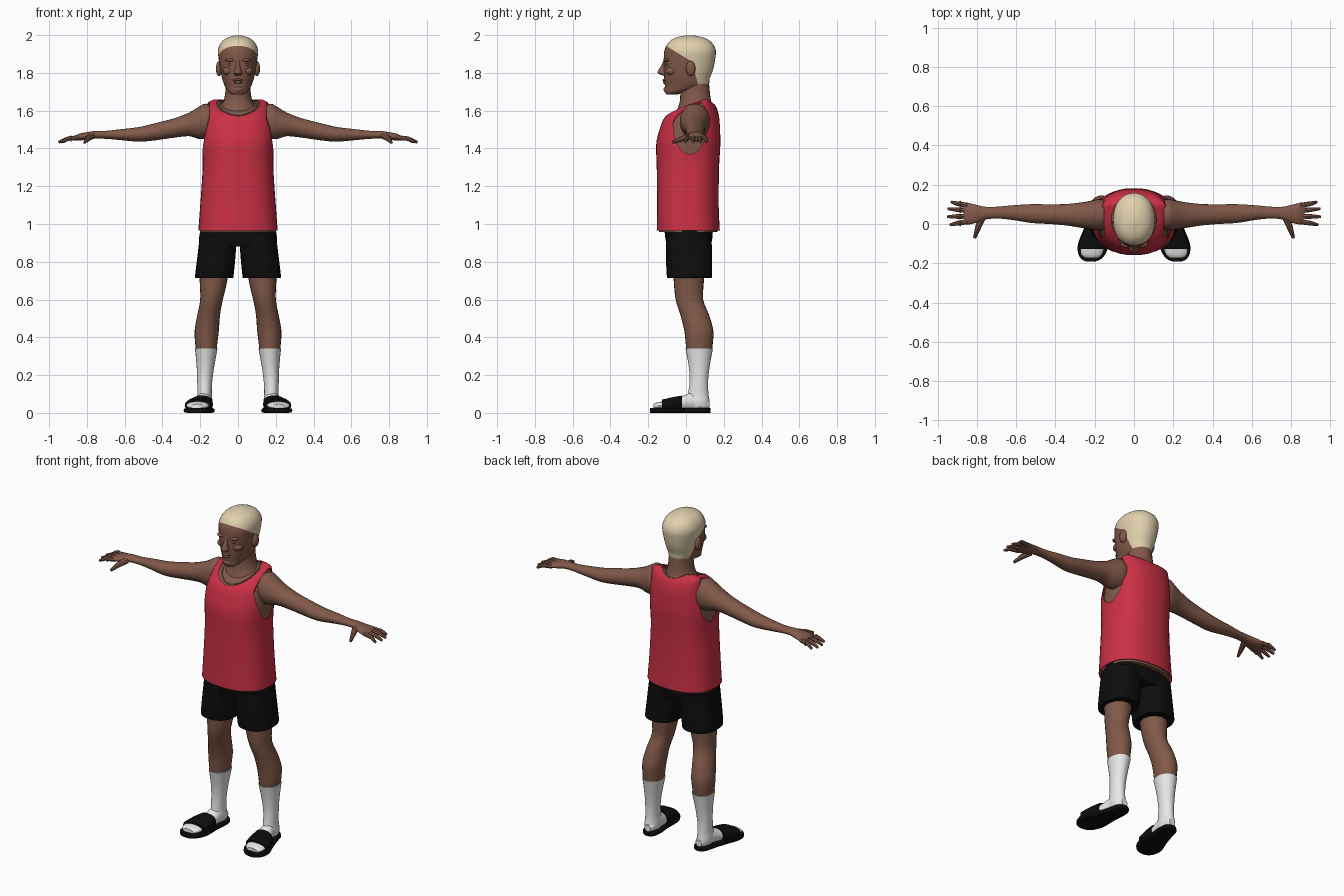
import bpy, bmesh, math
from mathutils import Vector
from mathutils.bvhtree import BVHTree

cube = bpy.data.objects.get("Cube")
if cube:
    bpy.data.objects.remove(cube)


def material(name, r, g, b):
    m = bpy.data.materials.new(name)
    m.use_nodes = True
    m.diffuse_color = (r, g, b, 1)
    node = next(n for n in m.node_tree.nodes if n.type == 'BSDF_PRINCIPLED')
    node.inputs["Base Color"].default_value = (r, g, b, 1)
    node.inputs["Roughness"].default_value = 0.8
    return m


skin = material("brown skin", 0.22, 0.1, 0.067)
red = material("red fabric", 0.6, 0.03, 0.06)
blond = material("blond hair", 0.75, 0.63, 0.42)
black = material("black fabric", 0.004, 0.004, 0.004)
white = material("white cotton", 0.85, 0.85, 0.85)
metal = material("dull metal", 0.2, 0.17, 0.13)
parts = []


def finish(name, bm, mat):
    bmesh.ops.recalc_face_normals(bm, faces=bm.faces)
    mesh = bpy.data.meshes.new(name)
    bm.to_mesh(mesh)
    bm.free()
    mesh.materials.append(mat)
    obj = bpy.data.objects.new(name, mesh)
    bpy.context.collection.objects.link(obj)
    parts.append(obj)
    return obj


def smooth_rings(rings, steps):
    """Catmull-Rom interpolation between the section rings."""
    out = []
    last = len(rings) - 1
    for i in range(last):
        p = [rings[min(max(i + k, 0), last)] for k in (-1, 0, 1, 2)]
        for s in range(steps):
            t = s / steps
            out.append([b + t / 2 * (c - a + t * (2*a - 5*b + 4*c - d + t * (3*b - a - 3*c + d)))
                        for a, b, c, d in zip(*p)])
    return out + [rings[-1]]


def loft(name, mat, axis, rings, side=1, power=2.0, steps=3, n=24, caps=(True, True)):
    """Skin over rings (position, centre 1, centre 2, radius 1, radius 2)."""
    bm = bmesh.new()
    loops = []
    for a, c1, c2, r1, r2 in smooth_rings(rings, steps):
        loop = []
        for k in range(n):
            t = math.tau * k / n
            u, v = math.cos(t), math.sin(t)
            p = c1 + r1 * math.copysign(abs(u) ** (2 / power), u)
            q = c2 + r2 * math.copysign(abs(v) ** (2 / power), v)
            x, y, z = {'x': (a, p, q), 'y': (p, a, q), 'z': (p, q, a)}[axis]
            loop.append(bm.verts.new((x * side, y, z)))
        loops.append(loop)
    for lo, hi in zip(loops, loops[1:]):
        for k in range(n):
            j = (k + 1) % n
            bm.faces.new((lo[k], lo[j], hi[j], hi[k]))
    for cap, loop in zip(caps, (loops[0], loops[-1])):
        if cap:
            bm.faces.new(loop)
    return finish(name, bm, mat)


def blob(name, mat, centre, size):
    bm = bmesh.new()
    bmesh.ops.create_uvsphere(bm, u_segments=16, v_segments=10, radius=1)
    for v in bm.verts:
        v.co = Vector(a * b for a, b in zip(v.co, size)) + Vector(centre)
    return finish(name, bm, mat)


def tube(name, mat, points, radii, closed=False):
    curve = bpy.data.curves.new(name, 'CURVE')
    curve.dimensions = '3D'
    curve.bevel_depth = 1
    curve.bevel_resolution = 2
    curve.use_fill_caps = True
    line = curve.splines.new('POLY')
    line.points.add(len(points) - 1)
    line.use_cyclic_u = closed
    for p, co, r in zip(line.points, points, radii):
        p.co = (*co, 1)
        p.radius = r
    temp = bpy.data.objects.new(name, curve)
    bpy.context.collection.objects.link(temp)
    bm = bmesh.new()
    bm.from_mesh(temp.to_mesh())
    bpy.data.objects.remove(temp)
    return finish(name, bm, mat)


# Torso and tank top share the same sections
torso = [(.965, 0, .012, .21, .167), (1.1, 0, .01, .2, .163), (1.3, 0, .01, .187, .165),
         (1.42, 0, .012, .19, .17), (1.5, 0, .02, .188, .16), (1.57, 0, .033, .178, .142),
         (1.62, 0, .062, .168, .098), (1.645, 0, .09, .157, .048), (1.658, 0, .1, .13, .02)]
body = loft("torso_skin", skin, 'z', [(z - .008, x, y, max(a - .012, .01), max(b - .012, .01))
                                      for z, x, y, a, b in torso], power=2.4, n=40)
shirt = loft("tank_top", red, 'z', torso, power=2.4, n=40, caps=(False, True))
solid = shirt.modifiers.new("cloth", 'SOLIDIFY')
solid.thickness = .005

# Cut the neckline and armholes
cutters = [loft("neckline_cutter", red, 'z', [(1.35, 0, .022, .115, .128), (1.8, 0, .022, .115, .128)],
                steps=1, n=40)]
for s in (1, -1):
    cutters.append(loft("armhole_cutter", red, 'x', [(.152, .022, 1.53, .09, .16), (.4, .022, 1.53, .09, .16)],
                        side=s, steps=1, n=32))
bpy.context.view_layer.objects.active = shirt
for cutter in cutters:
    mod = shirt.modifiers.new("opening", 'BOOLEAN')
    mod.operation, mod.solver, mod.object = 'DIFFERENCE', 'EXACT', cutter
for mod in list(shirt.modifiers):
    bpy.ops.object.modifier_apply(modifier=mod.name)
for cutter in cutters:
    parts.remove(cutter)
    bpy.data.objects.remove(cutter)

neck = loft("neck", skin, 'z', [(1.56, 0, .04, .125, .105), (1.61, 0, .05, .1, .095), (1.65, 0, .05, .077, .083),
                                (1.7, 0, .048, .067, .078), (1.77, 0, .045, .065, .075)])

# Head, with the hairline cut in by two sloping planes and one level one
head = loft("head", skin, 'z', [(1.685, 0, -.075, .03, .028), (1.7, 0, -.053, .052, .058), (1.73, 0, 0, .07, .112),
                                (1.77, 0, .005, .084, .12), (1.82, 0, .013, .094, .131), (1.87, 0, .018, .102, .136),
                                (1.92, 0, .022, .106, .136), (1.96, 0, .022, .09, .115), (1.985, 0, .02, .06, .078),
                                (1.999, 0, .02, .016, .02)], power=2.15, n=32)
head.data.materials.append(blond)
fringe = Vector((0, -.1, 1.94)), Vector((0, .08, .13))
temple = Vector((0, .03, 1.86)), Vector((0, .14, .04))
nape = Vector((0, 0, 1.735)), Vector((0, 0, 1))
bm = bmesh.new()
bm.from_mesh(head.data)
for point, normal in (fringe, temple, nape):
    bmesh.ops.bisect_plane(bm, geom=bm.verts[:] + bm.edges[:] + bm.faces[:], plane_co=point, plane_no=normal)
for f in bm.faces:
    mid = f.calc_center_median()
    above_fringe, behind_temple, above_nape = [(mid - p).dot(n) > 0 for p, n in (fringe, temple, nape)]
    f.material_index = int(above_nape and (above_fringe or behind_temple))
bm.to_mesh(head.data)
bm.free()

# Face
loft("nose", skin, 'z', [(1.787, 0, -.112, .016, .014), (1.798, 0, -.124, .023, .025), (1.815, 0, -.122, .016, .024),
                         (1.84, 0, -.115, .011, .015), (1.87, 0, -.108, .011, .01)], n=12)
blob("upper_lip", skin, (0, -.108, 1.763), (.028, .017, .007))
blob("lower_lip", skin, (0, -.107, 1.75), (.024, .016, .008))
blob("chin", skin, (0, -.092, 1.712), (.032, .027, .022))
for s, side in ((1, "left"), (-1, "right")):
    blob(side + "_brow", skin, (.038 * s, -.1, 1.868), (.032, .02, .01))
    blob(side + "_eye", skin, (.037 * s, -.098, 1.845), (.018, .014, .008))
    blob(side + "_cheek", skin, (.05 * s, -.075, 1.81), (.03, .032, .024))
    blob(side + "_ear", skin, (.1 * s, .025, 1.823), (.017, .025, .04))

# Necklace laid onto the skin
trees = [BVHTree.FromPolygons([v.co for v in o.data.vertices], [p.vertices for p in o.data.polygons])
         for o in (body, neck)]
chain = []
for k in range(48):
    t = math.tau * k / 48
    x, y = .1 * math.sin(t), .027 - .113 * math.cos(t)
    hits = [tree.ray_cast(Vector((x, y, 1.9)), Vector((0, 0, -1)))[0] for tree in trees]
    chain.append((x, y, max(h.z for h in hits if h) + .002))
tube("necklace", metal, chain, [.004] * len(chain), closed=True)

# Shorts
loft("shorts_hips", black, 'z', [(.88, 0, .015, .2, .115), (.93, 0, .015, .206, .125), (1.0, 0, .013, .19, .13)],
     power=2.4, n=32)

for s, side in ((1, "left"), (-1, "right")):
    loft(side + "_shorts_leg", black, 'z', [(.715, .125, .018, .1, .117), (.73, .125, .018, .102, .12),
                                            (.82, .115, .016, .101, .122), (.94, .104, .015, .098, .12)],
         side=s, power=2.4)

    # Arm and palm
    loft(side + "_arm", skin, 'x', [
        (.12, .045, 1.53, .07, .08), (.17, .047, 1.543, .08, .094), (.21, .046, 1.535, .075, .084),
        (.26, .045, 1.527, .066, .062), (.34, .047, 1.508, .055, .051), (.43, .05, 1.49, .05, .046),
        (.52, .053, 1.475, .048, .039), (.62, .058, 1.473, .037, .029), (.7, .058, 1.472, .03, .021),
        (.76, .055, 1.472, .033, .02), (.8, .052, 1.466, .045, .02), (.84, .052, 1.46, .054, .018),
        (.868, .052, 1.453, .052, .011)], side=s)

    # Fingers and thumb
    tips = {"little": (.93, .112, .095), "ring": (.948, .078, .068),
            "middle": (.95, .037, .04), "index": (.936, -.004, .012)}
    for finger, (tip, y, root) in tips.items():
        path = [(.845 * s, root, 1.457), (.9 * s, (y + root) / 2, 1.452), (tip * s, y, 1.433)]
        tube(f"{side}_{finger}_finger", skin, path, (.013, .012, .007))
        if s < 0:
            ring = [(-.885, (y + root) / 2 + .013 * math.cos(a), 1.453 + .013 * math.sin(a))
                    for a in (math.tau * k / 12 for k in range(12))]
            tube(f"{finger}_finger_ring", metal, ring, [.003] * len(ring), closed=True)
    tube(side + "_thumb", skin, [(.775 * s, .03, 1.465), (.795 * s, -.02, 1.452), (.812 * s, -.07, 1.432)],
         (.019, .015, .008))

    # Leg, sock and foot
    loft(side + "_leg", skin, 'z', [
        (.32, .168, .07, .053, .066), (.38, .168, .07, .06, .073), (.44, .165, .067, .064, .077),
        (.52, .155, .046, .06, .076), (.6, .14, .018, .06, .073), (.7, .13, .015, .073, .08),
        (.85, .125, .015, .085, .09)], side=s)
    loft(side + "_sock", white, 'z', [
        (.03, .176, .068, .038, .055), (.06, .177, .066, .042, .059), (.1, .177, .065, .038, .054),
        (.17, .176, .068, .04, .049), (.25, .172, .07, .047, .056), (.342, .168, .07, .06, .073)], side=s)
    loft(side + "_foot", white, 'y', [
        (-.172, .217, .034, .035, .012), (-.155, .216, .037, .054, .018), (-.12, .212, .04, .06, .022),
        (-.06, .2, .045, .053, .03), (-.01, .187, .05, .045, .042), (.04, .178, .06, .04, .05),
        (.1, .174, .05, .034, .034), (.125, .173, .045, .02, .02)], side=s)

    # Slide sandal
    loft(side + "_sandal_sole", black, 'y', [
        (-.19, .22, .013, .025, .013), (-.18, .218, .013, .048, .013), (-.15, .214, .013, .07, .013),
        (-.1, .207, .013, .078, .013), (-.02, .192, .013, .062, .013), (.06, .177, .013, .052, .013),
        (.11, .173, .013, .042, .013), (.13, .172, .013, .02, .013)], side=s, power=5)
    loft(side + "_sandal_strap", black, 'y', [
        (-.128, .212, .04, .07, .03), (-.075, .203, .043, .069, .039), (-.02, .191, .046, .058, .046)],
         side=s, power=2.5)

# Smooth shading with crisp hems
bpy.ops.object.select_all(action='DESELECT')
for obj in parts:
    obj.select_set(True)
bpy.context.view_layer.objects.active = body
bpy.ops.object.shade_smooth_by_angle(angle=math.radians(40))
